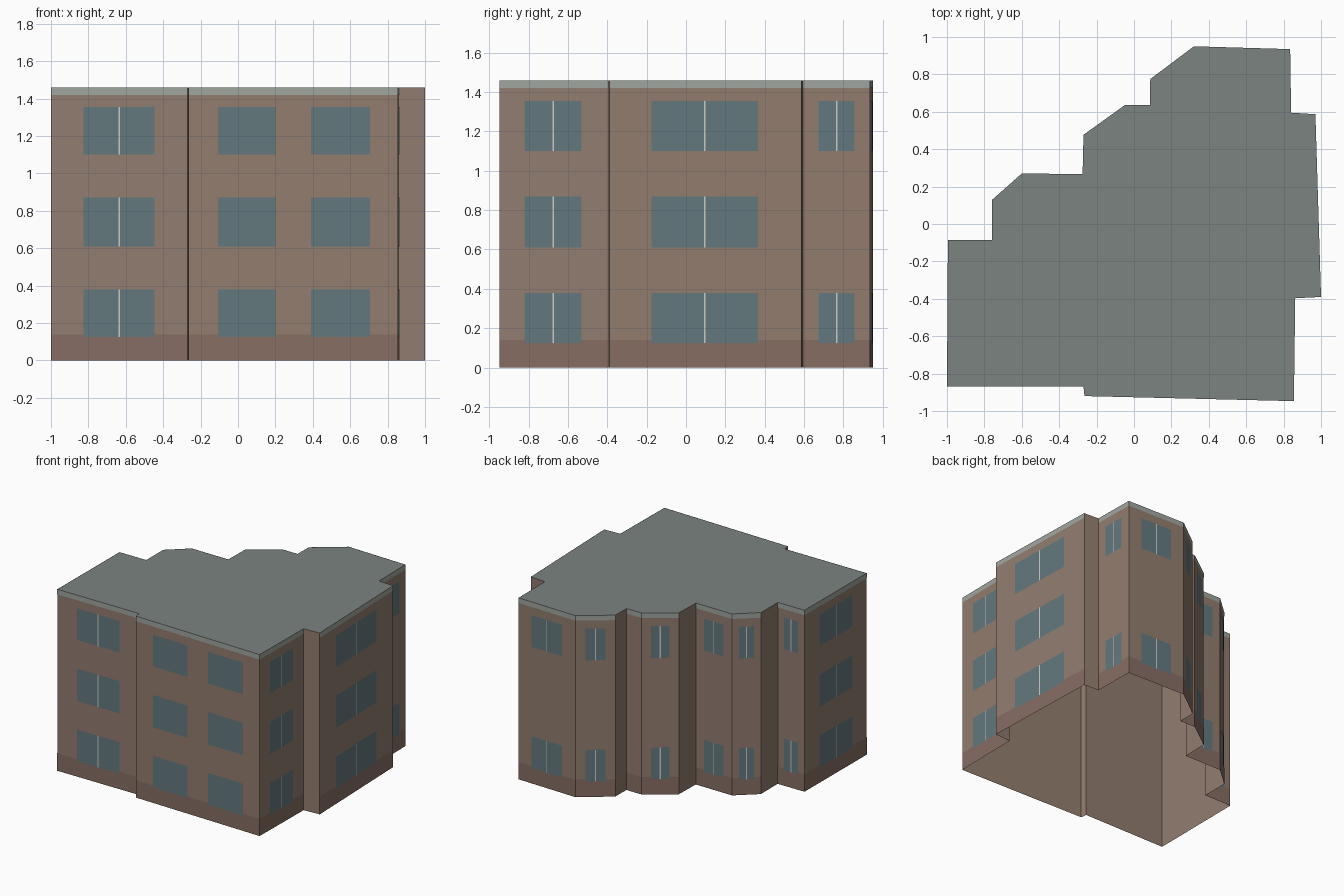
import bpy
from mathutils import Vector

if "Cube" in bpy.data.objects:
    bpy.data.objects.remove(bpy.data.objects["Cube"])

H = 1.46
BASE_TOP, TRIM_BOTTOM = 0.14, 1.42
ROWS3 = [(0.125, 0.38), (0.61, 0.87), (1.10, 1.355)]
ROWS2 = [ROWS3[0], ROWS3[2]]

# Footprint corners, counter-clockwise from the front left
PLAN = [(-1, -0.87), (-0.27, -0.87), (-0.265, -0.92), (0.855, -0.947),
        (0.862, -0.397), (1.0, -0.39), (0.97, 0.587), (0.84, 0.595),
        (0.835, 0.935), (0.32, 0.95), (0.087, 0.775), (0.085, 0.635),
        (-0.05, 0.635), (-0.27, 0.477), (-0.275, 0.267), (-0.6, 0.27),
        (-0.758, 0.13), (-0.758, -0.085), (-0.995, -0.085)]

# Wall index -> (window spans as fractions of the wall, rows, has mullion)
FACADES = {
    0: ([(0.24, 0.76)], ROWS3, True),
    2: ([(0.14, 0.417), (0.585, 0.866)], ROWS3, False),
    3: ([(0.23, 0.757)], ROWS3, True),
    5: ([(0.22, 0.773)], ROWS3, True),
    7: ([(0.23, 0.77)], ROWS2, True),
    8: ([(0.23, 0.77)], ROWS2, True),
    9: ([(0.25, 0.75)], ROWS2, True),
    11: ([], [], False),
    12: ([(0.25, 0.75)], ROWS2, True),
    14: ([(0.23, 0.77)], ROWS2, True),
    15: ([(0.24, 0.76)], ROWS2, True),
    17: ([(0.24, 0.76)], ROWS2, True),
    18: ([(0.24, 0.77)], ROWS3, True),
}


def material(name, rgb):
    m = bpy.data.materials.new(name)
    m.diffuse_color = (*rgb, 1)
    m.use_nodes = True
    m.node_tree.nodes["Principled BSDF"].inputs["Base Color"].default_value = m.diffuse_color
    return m


def make(name, faces, mat):
    """One object from a list of separate polygons."""
    verts, polys = [], []
    for f in faces:
        polys.append(range(len(verts), len(verts) + len(f)))
        verts += f
    me = bpy.data.meshes.new(name)
    me.from_pydata(verts, [], [list(p) for p in polys])
    me.materials.append(mat)
    ob = bpy.data.objects.new(name, me)
    bpy.context.collection.objects.link(ob)
    return ob


def panel(i, f0, f1, z0, z1, out=0.0):
    """Upright rectangle on wall i, pushed outwards by a small distance."""
    a, b = Vector(PLAN[i]), Vector(PLAN[(i + 1) % len(PLAN)])
    d = (b - a).normalized()
    n = Vector((d.y, -d.x)) * out
    p, q = a.lerp(b, f0) + n, a.lerp(b, f1) + n
    return [(p.x, p.y, z0), (q.x, q.y, z0), (q.x, q.y, z1), (p.x, p.y, z1)]


brick = material("brick", (0.29, 0.205, 0.16))
dark_brick = material("dark_brick", (0.24, 0.155, 0.125))
glass = material("glass", (0.125, 0.19, 0.21))
pale = material("pale_trim", (0.35, 0.38, 0.35))
white = material("mullion_paint", (0.6, 0.6, 0.57))
grey = material("roofing", (0.2, 0.23, 0.215))

# Wall shell, open underneath, and flat roof
make("walls", [panel(i, 0, 1, 0, H) for i in range(len(PLAN))], brick)
make("roof", [[(x, y, H) for x, y in PLAN]], grey)

# Plinth and parapet strips on the main facades
make("plinth", [panel(i, 0, 1, 0, BASE_TOP, 0.001) for i in FACADES], dark_brick)
make("parapet_trim", [panel(i, 0, 1, TRIM_BOTTOM, H, 0.001) for i in FACADES], pale)

# Windows and their centre mullions
panes, bars = [], []
for i, (spans, rows, has_bar) in FACADES.items():
    length = (Vector(PLAN[(i + 1) % len(PLAN)]) - Vector(PLAN[i])).length
    for f0, f1 in spans:
        mid, w = (f0 + f1) / 2, 0.004 / length
        for z0, z1 in rows:
            panes.append(panel(i, f0, f1, z0, z1, 0.002))
            if has_bar:
                bars.append(panel(i, mid - w, mid + w, z0, z1, 0.003))
make("windows", panes, glass)
make("mullions", bars, white)
